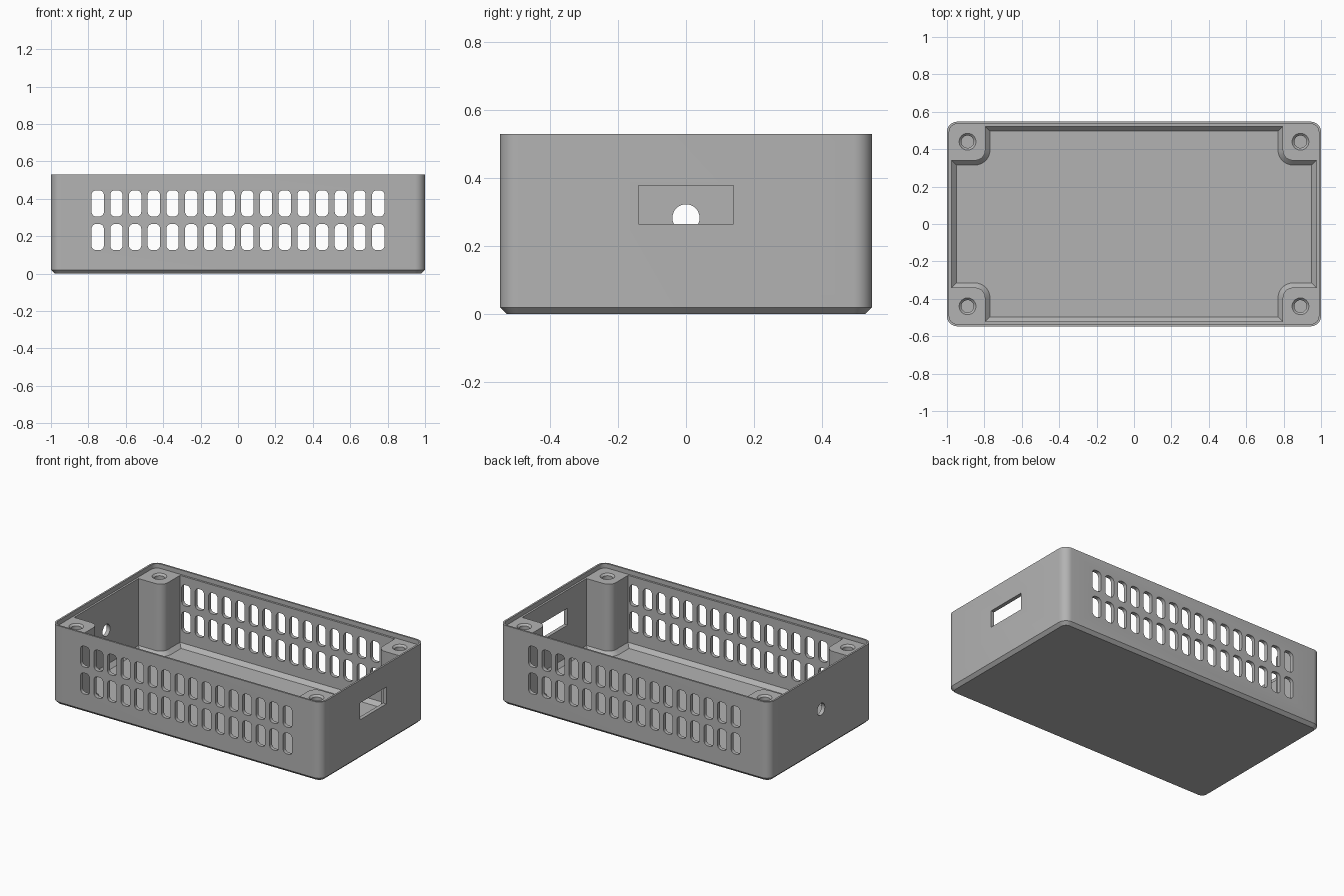
import bpy, bmesh, math

if "Cube" in bpy.data.objects:
    bpy.data.objects.remove(bpy.data.objects["Cube"])

W, D, H = 1.0, 0.547, 0.53      # half width, half depth, height
WALL, CH = 0.025, 0.025         # wall thickness, floor fillet

grey = bpy.data.materials.new("light_grey")
grey.diffuse_color = (0.45, 0.45, 0.45, 1)
grey.use_nodes = True
grey.node_tree.nodes["Principled BSDF"].inputs["Base Color"].default_value = grey.diffuse_color


def arc(cx, cy, r, a0, a1, n=8):
    return [(cx + r * math.cos(math.radians(a0 + (a1 - a0) * i / n)),
             cy + r * math.sin(math.radians(a0 + (a1 - a0) * i / n))) for i in range(n + 1)]


def rounded_rect(hx, hy, r, n=8):
    pts = []
    for k, (sx, sy) in enumerate([(1, 1), (-1, 1), (-1, -1), (1, -1)]):
        pts += arc(sx * (hx - r), sy * (hy - r), r, 90 * k, 90 * k + 90, n)
    return pts


def cavity_outline(d):
    """Room between the corner posts, shrunk by d."""
    hx, hy, px, py, r = W - WALL - d, D - WALL - d, 0.795, 0.34, 0.055
    quarter = [(hx, py - d)] + arc(px + r, py + r, r + d, 270, 180) + [(px - d, hy)]
    left = [(-x, y) for x, y in reversed(quarter)]
    top = quarter + left
    return top + [(-x, -y) for x, y in top]


def loft(bm, rings):
    """Closed solid through rings of 3D points."""
    vs = [[bm.verts.new(p) for p in ring] for ring in rings]
    n = len(vs[0])
    for a, b in zip(vs, vs[1:]):
        for i in range(n):
            bm.faces.new((a[i], a[(i + 1) % n], b[(i + 1) % n], b[i]))
    bm.faces.new(vs[0][::-1])
    bm.faces.new(vs[-1])


def level(pts, z):
    return [(x, y, z) for x, y in pts]


def make(name, *solids):
    bm = bmesh.new()
    for rings in solids:
        loft(bm, rings)
    bmesh.ops.recalc_face_normals(bm, faces=bm.faces[:])
    me = bpy.data.meshes.new(name)
    bm.to_mesh(me)
    bm.free()
    ob = bpy.data.objects.new(name, me)
    bpy.context.collection.objects.link(ob)
    me.materials.append(grey)
    return ob


# Outer body with chamfered base
full = rounded_rect(W, D, 0.055)
case = make("case", [level(rounded_rect(W - 0.02, D - 0.02, 0.035), 0),
                     level(full, 0.02), level(full, H)])

# Lid recess and inner cavity
LEDGE = 0.50
lip = rounded_rect(W - 0.012, D - 0.012, 0.043)
recess = make("lid_recess_cutter", [level(lip, LEDGE), level(lip, H + 0.1)])
room = cavity_outline(0)
cavity = make("cavity_cutter", [level(cavity_outline(CH), 0.027),
                                level(room, 0.027 + CH), level(room, LEDGE + 0.015)])

# Vent slots through front and back walls
slot = rounded_rect(0.033, 0.07, 0.025, 5)
slots = []
for zc in (0.195, 0.375):
    for i in range(16):
        xc = -0.75 + 0.1 * i
        for s in (-1, 1):
            slots.append([[(xc + x, s * y, zc + z) for x, z in slot] for y in (0.51, 0.6)])
vents = make("vent_cutter", *slots)

# Port on the right, cable hole on the left
port = [(-0.14, 0.265), (0.14, 0.265), (0.14, 0.378), (-0.14, 0.378)]
cable = arc(0, 0.283, 0.04, 0, 360, 32)[:-1]
ports = make("port_cutter",
             [[(x, y, z) for y, z in port] for x in (0.9, 1.1)],
             [[(x, y, z) for y, z in cable] for x in (-1.1, -0.9)])

# Countersunk screw holes in the posts
screws = []
for sx in (-1, 1):
    for sy in (-1, 1):
        def ring(r, z):
            return level(arc(sx * 0.89, sy * 0.44, r, 0, 360, 32)[:-1], z)
        screws.append([ring(0.033, 0.2), ring(0.033, LEDGE - 0.012),
                       ring(0.045, LEDGE), ring(0.045, LEDGE + 0.015)])
holes = make("screw_cutter", *screws)

# Cut everything out of the body
bpy.context.view_layer.objects.active = case
for cutter in (recess, cavity, vents, ports, holes):
    mod = case.modifiers.new(cutter.name, 'BOOLEAN')
    mod.operation, mod.solver, mod.object = 'DIFFERENCE', 'EXACT', cutter
    bpy.ops.object.modifier_apply(modifier=mod.name)
    bpy.data.objects.remove(cutter, do_unlink=True)

bpy.ops.object.select_all(action='DESELECT')
case.select_set(True)
bpy.ops.object.shade_smooth_by_angle(angle=math.radians(30))
